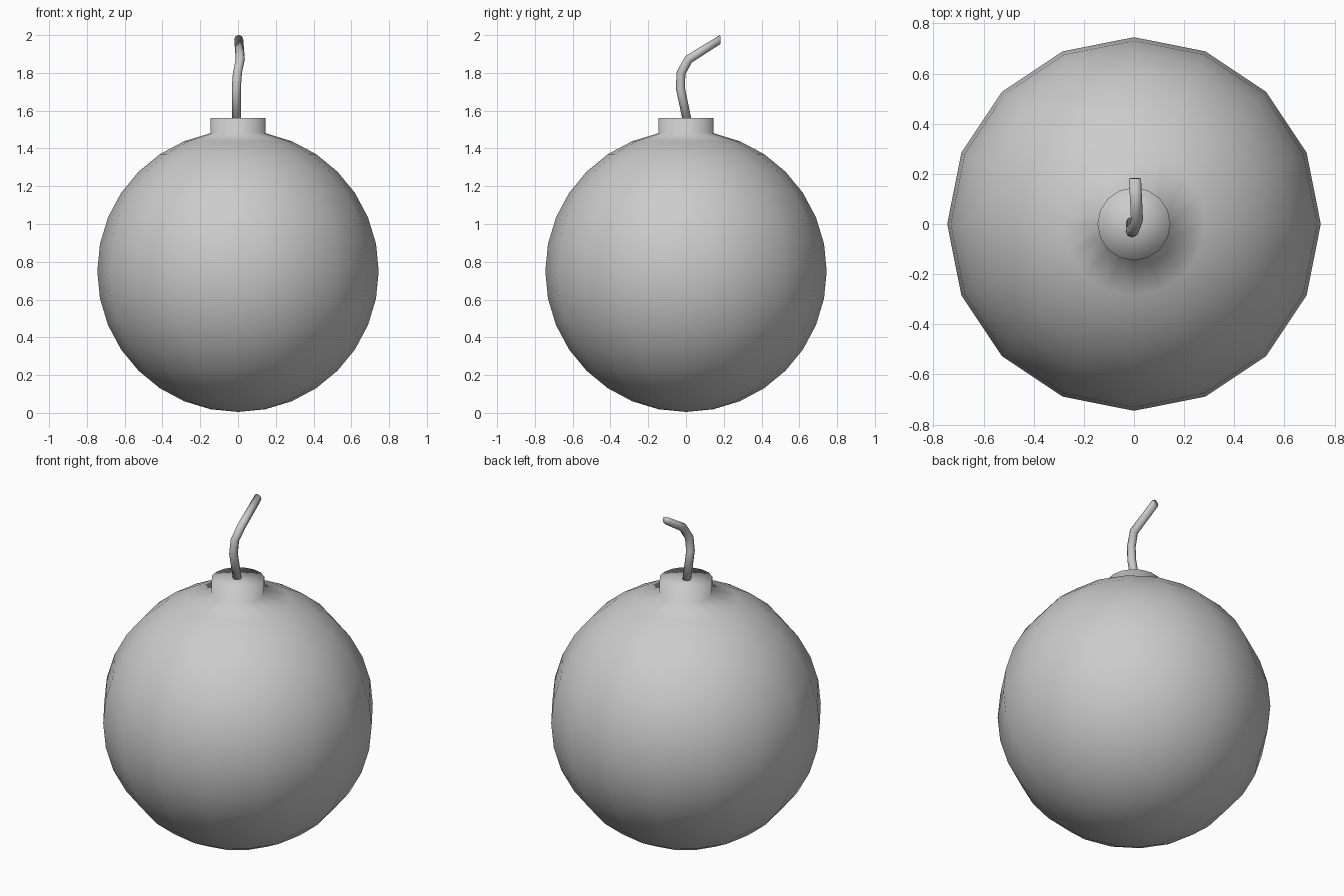
import bpy, bmesh, math
from mathutils import Vector

if "Cube" in bpy.data.objects:
    bpy.data.objects.remove(bpy.data.objects["Cube"])


def finish(bm, name):
    bmesh.ops.recalc_face_normals(bm, faces=bm.faces[:])
    for f in bm.faces:
        f.smooth = True
    mesh = bpy.data.meshes.new(name)
    bm.to_mesh(mesh)
    bm.free()
    ob = bpy.data.objects.new(name, mesh)
    bpy.context.collection.objects.link(ob)
    return ob


# Round body: 16-sided sphere whose top cap is extruded into the neck
R, CZ, NECK_TOP = 0.745, 0.75, 1.562
bm = bmesh.new()
bmesh.ops.create_uvsphere(bm, u_segments=16, v_segments=16, radius=R)
bmesh.ops.translate(bm, verts=bm.verts[:], vec=(0, 0, CZ))
ring_z = CZ + R * math.cos(math.pi / 16)
cap = [f for f in bm.faces if all(v.co.z > ring_z - 0.01 for v in f.verts)]
res = bmesh.ops.extrude_face_region(bm, geom=cap)
bmesh.ops.delete(bm, geom=[f for f in cap if f.is_valid], context='FACES')
for v in res["geom"]:
    if isinstance(v, bmesh.types.BMVert):
        v.co.z = NECK_TOP
finish(bm, "bomb_body")

# Bent fuse: 8-sided tube; each ring is (centre, tilt from vertical towards +y)
path = [((-0.008, 0.005, 1.555), 0),
        ((-0.009, -0.030, 1.72), -4),
        ((-0.003, -0.026, 1.80), 18),
        ((0.012, 0.014, 1.872), 45),
        ((0.004, 0.182, 1.977), 88)]
RAD, SIDES = 0.024, 8
bm = bmesh.new()
rings = []
for c, tilt in path:
    t = math.radians(tilt)
    across = Vector((0, math.cos(t), -math.sin(t)))
    ring = []
    for i in range(SIDES):
        a = 2 * math.pi * i / SIDES
        ring.append(bm.verts.new(Vector(c) + RAD * (Vector((1, 0, 0)) * math.cos(a) + across * math.sin(a))))
    rings.append(ring)
for lo, hi in zip(rings, rings[1:]):
    for i in range(SIDES):
        j = (i + 1) % SIDES
        bm.faces.new((lo[i], lo[j], hi[j], hi[i]))
bm.faces.new(rings[-1])
bm.faces.new(rings[0])
finish(bm, "fuse")
